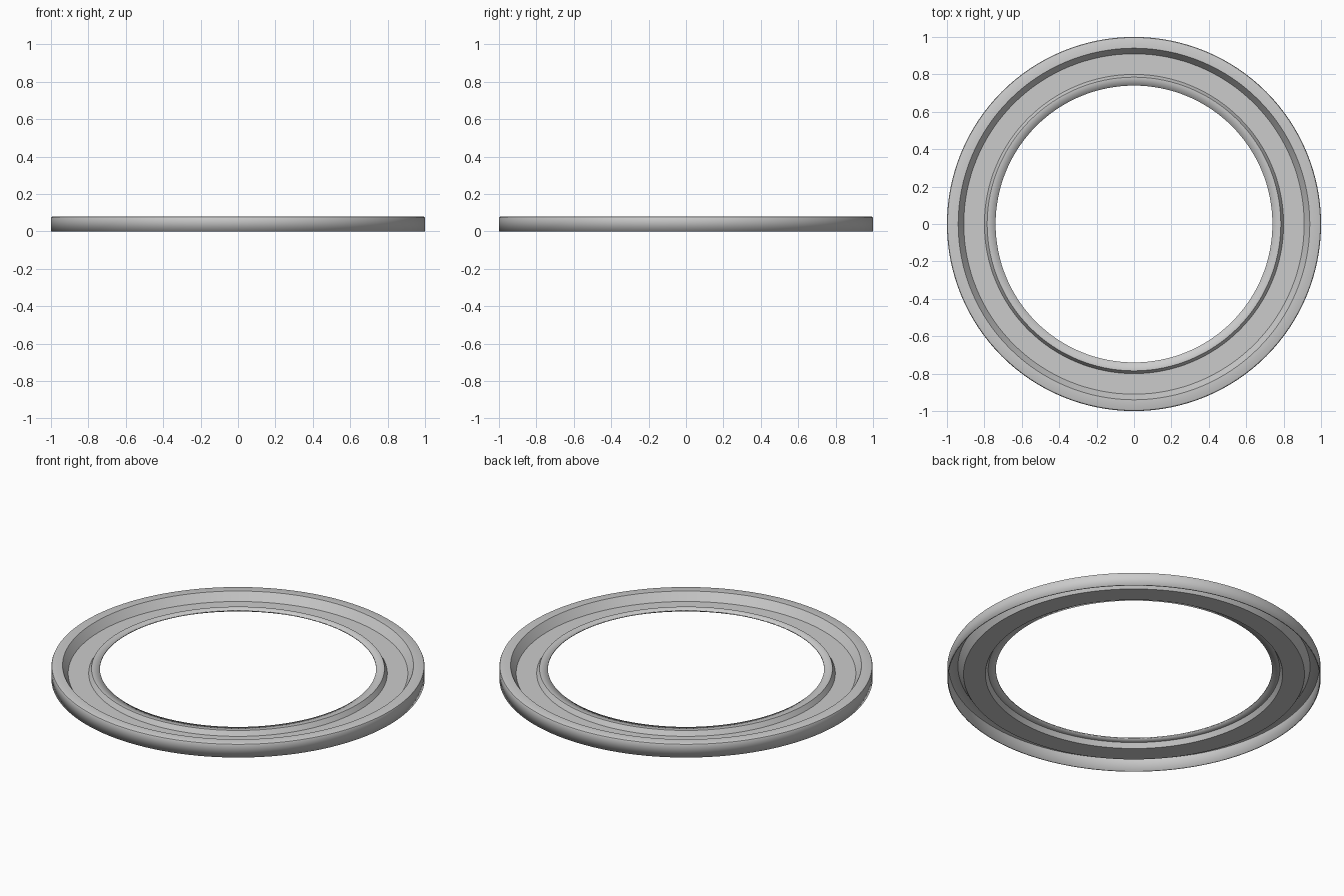
import bpy, bmesh, math

if "Cube" in bpy.data.objects:
    bpy.data.objects.remove(bpy.data.objects["Cube"])

SEGMENTS = 128
THICKNESS = 0.006

grey = bpy.data.materials.new("plain grey")
grey.use_nodes = True
colour = (0.6, 0.6, 0.6, 1)
grey.diffuse_color = colour
grey.node_tree.nodes["Principled BSDF"].inputs["Base Color"].default_value = colour

# Cross-section of the pressed ring: skirt, rounded rim, channel, raised inner lip
profile = [(1.0, 0.0), (1.0, 0.07), (0.997, 0.077), (0.99, 0.08), (0.94, 0.08),
           (0.91, 0.032), (0.80, 0.032), (0.785, 0.06), (0.74, 0.06)]

# Spin the profile around the vertical axis
bm = bmesh.new()
verts = [bm.verts.new((r, 0, z)) for r, z in profile]
edges = [bm.edges.new(pair) for pair in zip(verts, verts[1:])]
bmesh.ops.spin(bm, geom=verts + edges, cent=(0, 0, 0), axis=(0, 0, 1),
               angle=math.tau, steps=SEGMENTS, use_merge=True)
bmesh.ops.remove_doubles(bm, verts=bm.verts, dist=0.0001)
bmesh.ops.recalc_face_normals(bm, faces=bm.faces)

# Make the outside and the top face outward
if sum(f.normal.z * f.calc_area() for f in bm.faces) < 0:
    bmesh.ops.reverse_faces(bm, faces=bm.faces)

mesh = bpy.data.meshes.new("channel_ring")
bm.to_mesh(mesh)
bm.free()
mesh.materials.append(grey)
ring = bpy.data.objects.new("channel_ring", mesh)
bpy.context.collection.objects.link(ring)

# Thin sheet thickness, grown inward
shell = ring.modifiers.new("sheet", "SOLIDIFY")
shell.thickness = THICKNESS
shell.offset = -1
shell.use_even_offset = True

bpy.ops.object.select_all(action="DESELECT")
ring.select_set(True)
bpy.context.view_layer.objects.active = ring
bpy.ops.object.shade_smooth_by_angle(angle=math.radians(30))
